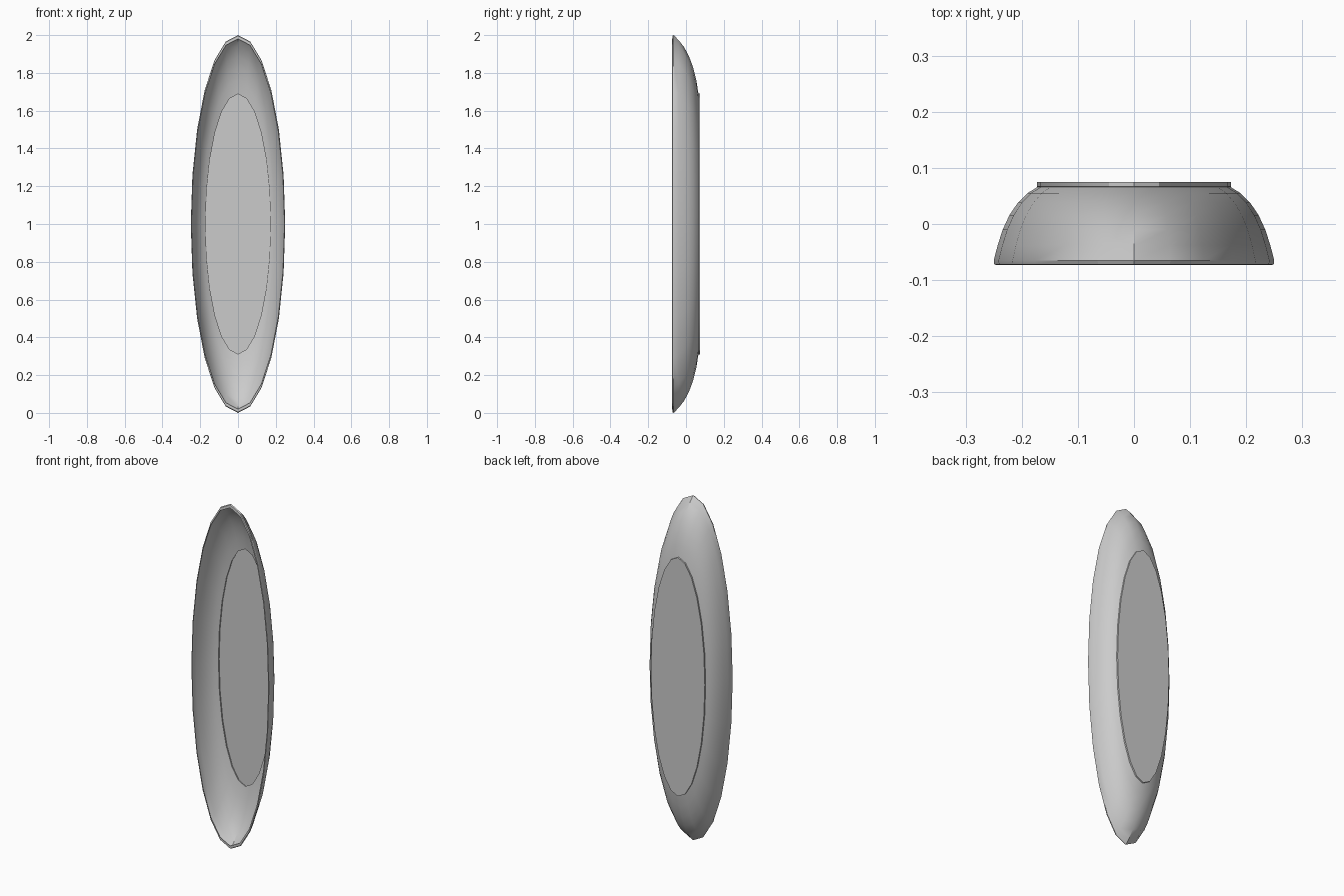
import bpy, bmesh, math

if "Cube" in bpy.data.objects:
    bpy.data.objects.remove(bpy.data.objects["Cube"])

SIDES = 24
# Profile from rim to foot: (x radius, y); the height radius is four times x
profile = [(0.245, -0.073), (0.249, -0.072), (0.25, -0.065), (0.243, -0.038),
           (0.234, -0.010), (0.222, 0.016), (0.207, 0.038), (0.190, 0.055),
           (0.172, 0.066), (0.173, 0.0665), (0.173, 0.075)]

bm = bmesh.new()
rings = []
for r, y in profile:
    rings.append([bm.verts.new((r * math.sin(2 * math.pi * i / SIDES), y,
                                1 + 4 * r * math.cos(2 * math.pi * i / SIDES)))
                  for i in range(SIDES)])

# Curved wall, lip and foot ring
for a, b in zip(rings, rings[1:]):
    for i in range(SIDES):
        j = (i + 1) % SIDES
        bm.faces.new((a[i], a[j], b[j], b[i]))
# Flat dish floor
bm.faces.new(rings[-1])
bmesh.ops.recalc_face_normals(bm, faces=bm.faces)

mesh = bpy.data.meshes.new("oval_dish")
bm.to_mesh(mesh)
bm.free()
dish = bpy.data.objects.new("oval_dish", mesh)
bpy.context.collection.objects.link(dish)
bpy.context.view_layer.objects.active = dish
dish.select_set(True)
bpy.ops.object.shade_smooth_by_angle(angle=math.radians(30))
